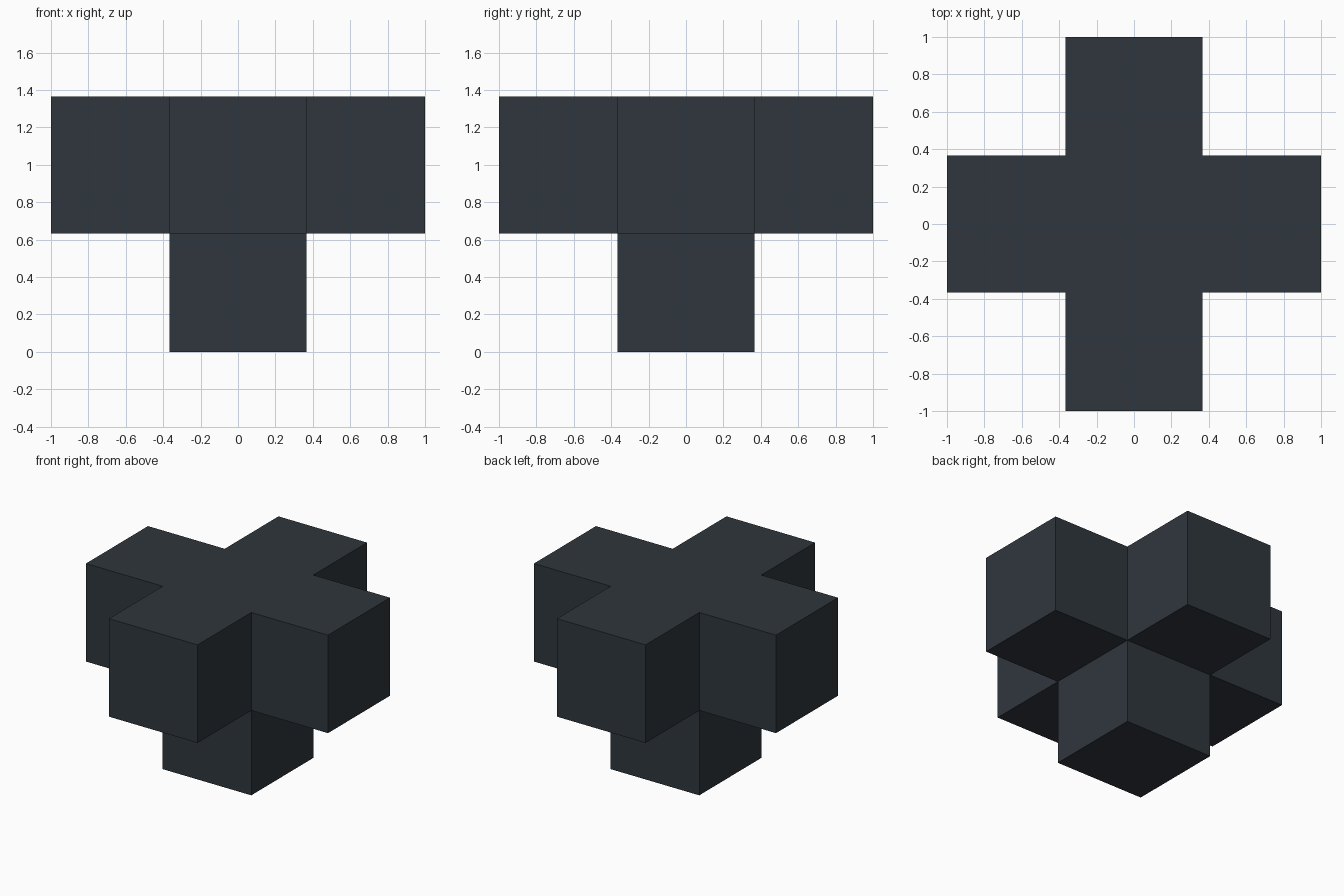
import bpy
import bmesh
from mathutils import Matrix

if "Cube" in bpy.data.objects:
    bpy.data.objects.remove(bpy.data.objects["Cube"])

HALF = 0.366          # half the width of every arm
REACH = 1.0 - HALF    # arm length beyond the core
CENTRE_Z = 1.0

# Single dark slate colour
slate = bpy.data.materials.new("dark slate")
slate.diffuse_color = (0.028, 0.037, 0.046, 1.0)
slate.use_nodes = True
slate.node_tree.nodes["Principled BSDF"].inputs["Base Color"].default_value = slate.diffuse_color

# Core cube
bm = bmesh.new()
bmesh.ops.create_cube(bm, size=2 * HALF, matrix=Matrix.Translation((0, 0, CENTRE_Z)))
bm.normal_update()

# Four side arms and the lower stem: extrude every face except the top
faces = [f for f in bm.faces if f.normal.z < 0.5]
moves = [f.normal.copy() * REACH for f in faces]
for face, move in zip(faces, moves):
    cap = bmesh.ops.extrude_discrete_faces(bm, faces=[face])["faces"][0]
    bmesh.ops.translate(bm, verts=cap.verts[:], vec=move)

# Merge the flush top into one flat cross
bmesh.ops.remove_doubles(bm, verts=bm.verts[:], dist=1e-5)
bmesh.ops.recalc_face_normals(bm, faces=bm.faces[:])
bmesh.ops.dissolve_limit(bm, angle_limit=0.01, verts=bm.verts[:], edges=bm.edges[:])

mesh = bpy.data.meshes.new("five_arm_cross")
bm.to_mesh(mesh)
bm.free()
mesh.materials.append(slate)
cross = bpy.data.objects.new("five_arm_cross", mesh)
bpy.context.collection.objects.link(cross)
